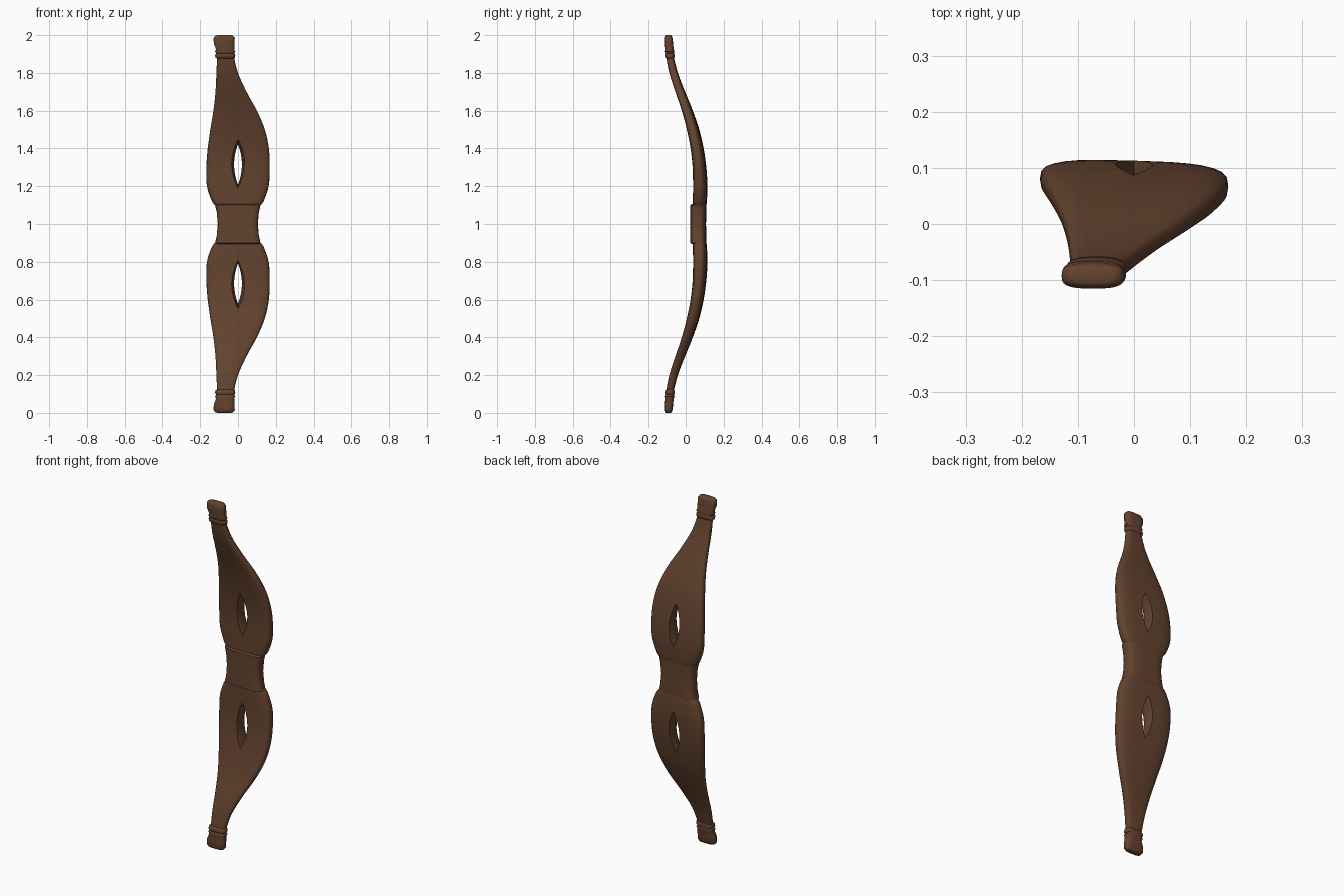
import bpy, bmesh, math

cube = bpy.data.objects.get("Cube")
if cube:
    bpy.data.objects.remove(cube)

wood = bpy.data.materials.new("dark_brown_wood")
wood.use_nodes = True
wood.diffuse_color = (0.125, 0.056, 0.028, 1)
wood.node_tree.nodes["Principled BSDF"].inputs["Base Color"].default_value = wood.diffuse_color
wood.node_tree.nodes["Principled BSDF"].inputs["Roughness"].default_value = 0.8


def smooth_rows(rows, steps):
    """Catmull-Rom interpolation through station rows."""
    out = []
    for i in range(len(rows) - 1):
        a, b, c, d = (rows[max(0, min(len(rows) - 1, i + k))] for k in (-1, 0, 1, 2))
        for s in range(steps):
            t = s / steps
            out.append([q + 0.5 * t * (r - p + t * (2*p - 5*q + 4*r - u + t * (3*(q - r) + u - p)))
                        for p, q, r, u in zip(a, b, c, d)])
    return out + [list(rows[-1])]


def skin(name, rings):
    """Closed skin over equal-length rings of points, placed about mid height."""
    bm = bmesh.new()
    loops = [[bm.verts.new((x, y, z - 1)) for x, y, z in ring] for ring in rings]
    n = len(loops[0])
    for a, b in zip(loops, loops[1:]):
        for i in range(n):
            j = (i + 1) % n
            bm.faces.new((a[i], a[j], b[j], b[i]))
    bm.faces.new(loops[0])
    bm.faces.new(loops[-1])
    bmesh.ops.recalc_face_normals(bm, faces=bm.faces)
    mesh = bpy.data.meshes.new(name)
    bm.to_mesh(mesh)
    bm.free()
    mesh.materials.append(wood)
    obj = bpy.data.objects.new(name, mesh)
    bpy.context.collection.objects.link(obj)
    obj.location.z = 1
    return obj


def section(row, power, tilt=0.0, sides=28):
    """Rounded-box cross-section from a row of z, left, right, front, back."""
    z, x0, x1, y0, y1 = row
    cx, cy, rx, ry = (x0 + x1) / 2, (y0 + y1) / 2, (x1 - x0) / 2, (y1 - y0) / 2
    ring = []
    for i in range(sides):
        a = math.tau * i / sides
        c, s = math.cos(a), math.sin(a)
        x = rx * math.copysign(abs(c) ** power, c)
        y = ry * math.copysign(abs(s) ** power, s)
        ring.append((cx + x, cy + y - tilt * x, z))
    return ring


def finish(obj, angle=40):
    bpy.ops.object.select_all(action='DESELECT')
    obj.select_set(True)
    bpy.context.view_layer.objects.active = obj
    for mod in list(obj.modifiers):
        bpy.ops.object.modifier_apply(modifier=mod.name)
    bpy.ops.object.shade_smooth_by_angle(angle=math.radians(angle))


def mirror(obj):
    mod = obj.modifiers.new("mirror", 'MIRROR')
    mod.use_axis = (False, False, True)
    mod.use_mirror_merge = False


# Curved flat limbs: z, left edge, right edge, front, back
limb_rows = [
    (1.06, -0.10, 0.10, 0.040, 0.100),
    (1.09, -0.112, 0.112, 0.040, 0.106),
    (1.12, -0.137, 0.135, 0.039, 0.110),
    (1.20, -0.164, 0.162, 0.040, 0.113),
    (1.30, -0.167, 0.168, 0.038, 0.107),
    (1.40, -0.160, 0.163, 0.027, 0.093),
    (1.50, -0.146, 0.142, 0.007, 0.070),
    (1.60, -0.130, 0.100, -0.020, 0.036),
    (1.70, -0.119, 0.045, -0.054, -0.004),
    (1.80, -0.114, 0.000, -0.086, -0.042),
    (1.90, -0.110, -0.025, -0.106, -0.067),
]
limb = skin("limbs", [section(r, 0.6, 0.03) for r in smooth_rows(limb_rows, 4)])

# Pointed slot, flaring towards both faces
slot_rings = []
for y, half_width, half_height in ((0.0, 0.048, 0.142), (0.072, 0.021, 0.107), (0.144, 0.048, 0.142)):
    heights = [-math.cos(math.pi * i / 10) for i in range(11)]
    outline = [(1 - h * h, h) for h in heights] + [(h * h - 1, h) for h in heights[-2:0:-1]]
    slot_rings.append([(half_width * w, y, 1.315 + half_height * h) for w, h in outline])
cutter = skin("slot_cutter", slot_rings)
cutter.hide_render = True
cut = limb.modifiers.new("slot", 'BOOLEAN')
cut.operation, cut.solver, cut.object = 'DIFFERENCE', 'EXACT', cutter
mirror(limb)
finish(limb)
bpy.data.objects.remove(cutter)

# Waisted grip sleeve
grip_rows = [
    (0.895, -0.112, 0.112, 0.034, 0.102),
    (0.900, -0.121, 0.119, 0.025, 0.108),
    (0.94, -0.112, 0.110, 0.025, 0.108),
    (1.00, -0.107, 0.105, 0.025, 0.106),
    (1.06, -0.112, 0.110, 0.025, 0.108),
    (1.10, -0.121, 0.119, 0.025, 0.108),
    (1.105, -0.112, 0.112, 0.034, 0.102),
]
finish(skin("grip", [section(r, 0.55, 0.03) for r in grip_rows]))

# Ringed tip caps
tip_rows = [
    (1.875, -0.108, -0.022, -0.100, -0.066),
    (1.88, -0.120, -0.016, -0.108, -0.060),
    (1.895, -0.121, -0.014, -0.112, -0.058),
    (1.903, -0.115, -0.020, -0.108, -0.062),
    (1.912, -0.121, -0.014, -0.113, -0.059),
    (1.925, -0.116, -0.020, -0.111, -0.064),
    (1.955, -0.128, -0.018, -0.115, -0.066),
    (1.985, -0.129, -0.017, -0.115, -0.070),
    (1.997, -0.120, -0.026, -0.110, -0.074),
    (2.00, -0.110, -0.036, -0.104, -0.080),
]
tip = skin("tip_caps", [section(r, 0.65) for r in tip_rows])
mirror(tip)
finish(tip, 50)
